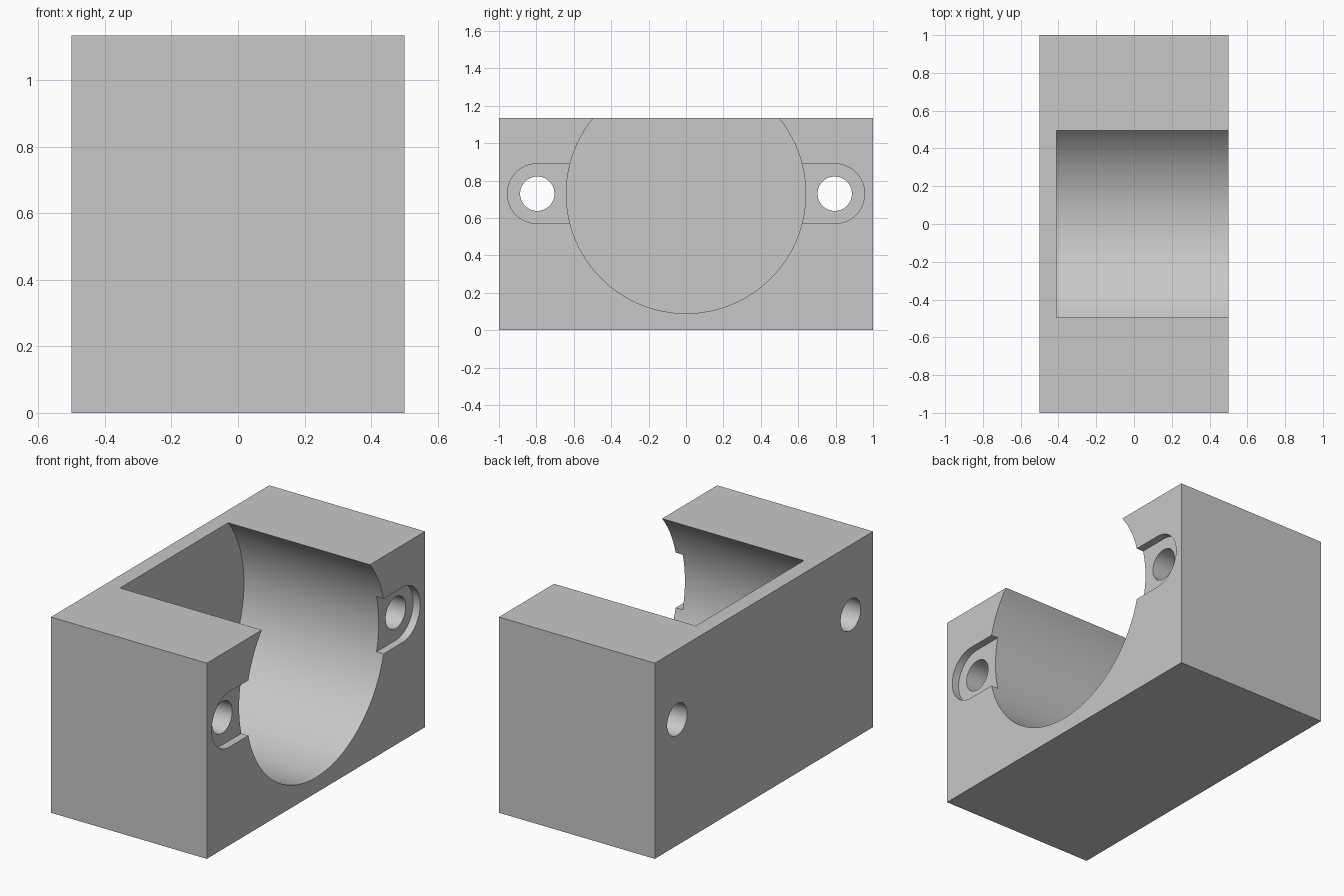
import bpy
import bmesh
from math import cos, sin, pi, radians

# Main dimensions
LENGTH, DEPTH, HEIGHT = 2.0, 1.0, 1.135
FRONT = DEPTH / 2
AXIS_Z = 0.73
BORE_RADIUS, BORE_FLOOR = 0.64, -0.41
EAR_Y, EAR_RADIUS, EAR_DEPTH = 0.795, 0.16, 0.045
HOLE_RADIUS = 0.092
OVER = 0.1

default_cube = bpy.data.objects.get("Cube")
if default_cube:
    bpy.data.objects.remove(default_cube, do_unlink=True)

grey = bpy.data.materials.new("light_grey")
grey.use_nodes = True
colour = (0.58, 0.58, 0.58, 1)
grey.diffuse_color = colour
grey.node_tree.nodes["Principled BSDF"].inputs["Base Color"].default_value = colour


def arc(y, z, radius, start, sweep, steps):
    """Points of an arc in the YZ plane."""
    angles = [start + sweep * i / steps for i in range(steps + 1)]
    return [(y + radius * cos(a), z + radius * sin(a)) for a in angles]


def circle(y, z, radius, steps):
    return arc(y, z, radius, 0, 2 * pi, steps)[:-1]


def prism(name, profile, x0, x1):
    """Extrude a YZ profile along X."""
    bm = bmesh.new()
    face = bm.faces.new([bm.verts.new((x0, y, z)) for y, z in profile])
    result = bmesh.ops.extrude_face_region(bm, geom=[face])
    moved = [v for v in result["geom"] if isinstance(v, bmesh.types.BMVert)]
    bmesh.ops.translate(bm, verts=moved, vec=(x1 - x0, 0, 0))
    bmesh.ops.recalc_face_normals(bm, faces=bm.faces)
    mesh = bpy.data.meshes.new(name)
    bm.to_mesh(mesh)
    bm.free()
    mesh.materials.append(grey)
    obj = bpy.data.objects.new(name, mesh)
    bpy.context.collection.objects.link(obj)
    return obj


# Solid block
half = LENGTH / 2
block = prism("housing_block",
              [(-half, 0), (half, 0), (half, HEIGHT), (-half, HEIGHT)],
              -FRONT, FRONT)

# Round recess, open at the top
cutters = [prism("recess_cutter", circle(0, AXIS_Z, BORE_RADIUS, 128),
                 BORE_FLOOR, FRONT + OVER)]

# Shallow round-ended pockets and through holes on both sides
for side, label in ((1, "back"), (-1, "front")):
    pocket = arc(EAR_Y, AXIS_Z, EAR_RADIUS, -pi / 2, pi, 32)
    pocket += [(0.5, AXIS_Z + EAR_RADIUS), (0.5, AXIS_Z - EAR_RADIUS)]
    pocket = [(side * y, z) for y, z in pocket]
    cutters.append(prism(label + "_pocket_cutter", pocket,
                         FRONT - EAR_DEPTH, FRONT + OVER))
    cutters.append(prism(label + "_hole_cutter",
                         circle(side * EAR_Y, AXIS_Z, HOLE_RADIUS, 48),
                         -FRONT - OVER, FRONT + OVER))

# Cut the block, then discard the cutters
bpy.ops.object.select_all(action="DESELECT")
block.select_set(True)
bpy.context.view_layer.objects.active = block
for cutter in cutters:
    cutter.hide_render = True
    cut = block.modifiers.new(cutter.name, "BOOLEAN")
    cut.operation = "DIFFERENCE"
    cut.solver = "EXACT"
    cut.object = cutter
    bpy.ops.object.modifier_apply(modifier=cut.name)
    bpy.data.objects.remove(cutter, do_unlink=True)

bpy.ops.object.shade_smooth_by_angle(angle=radians(30))
